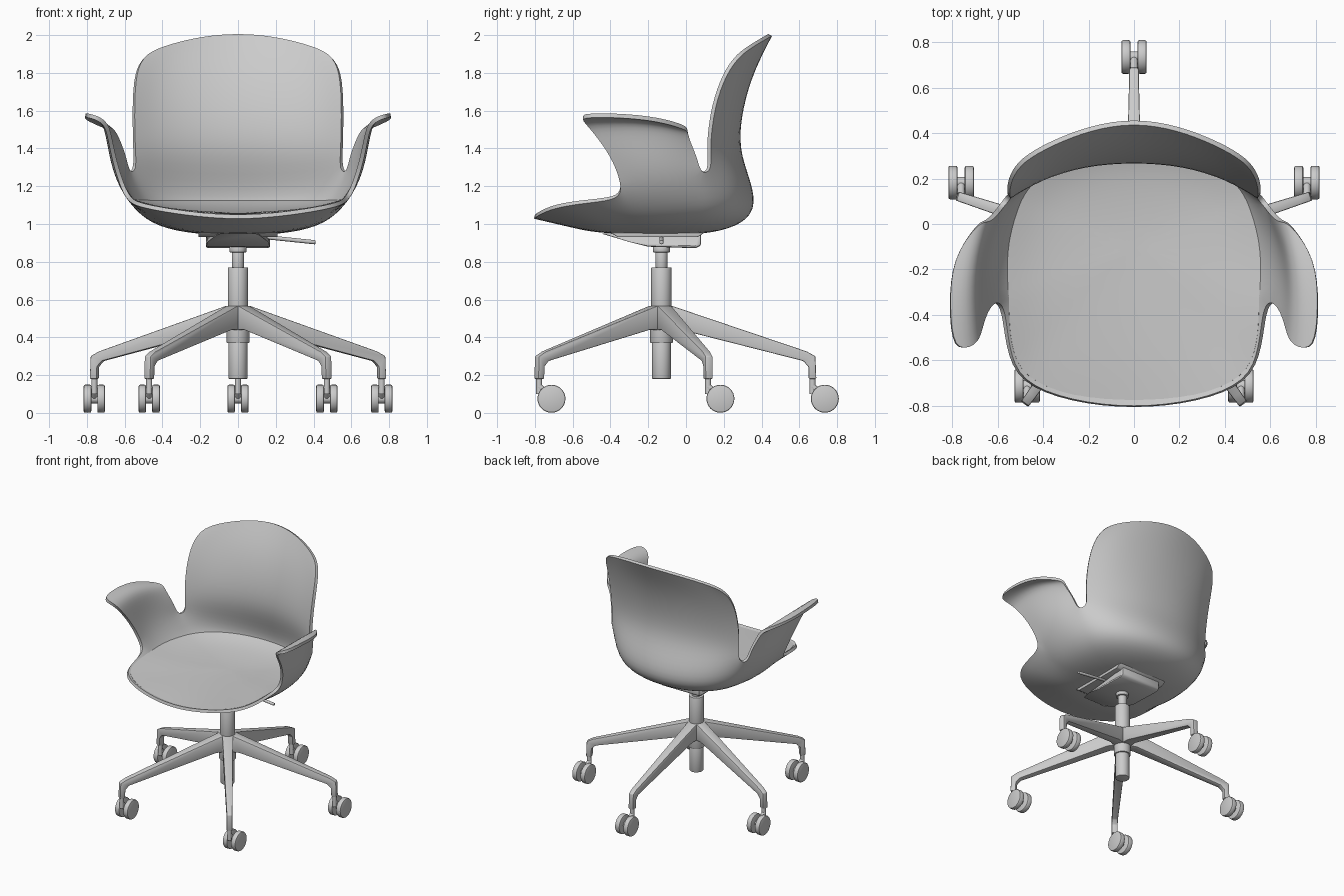
import bpy, bmesh, math
from mathutils import Vector, Matrix

if "Cube" in bpy.data.objects:
    bpy.data.objects.remove(bpy.data.objects["Cube"])

grey = bpy.data.materials.new("light_grey")
grey.use_nodes = True
grey.diffuse_color = (0.6, 0.6, 0.6, 1)
grey.node_tree.nodes["Principled BSDF"].inputs["Base Color"].default_value = (0.6, 0.6, 0.6, 1)

AXIS = Vector((0, -0.13, 0))


def finish(name, bm, mods=(), angle=35):
    """Turn a bmesh into an object, apply its modifiers and shade it."""
    mesh = bpy.data.meshes.new(name)
    bm.to_mesh(mesh)
    bm.free()
    mesh.materials.append(grey)
    ob = bpy.data.objects.new(name, mesh)
    bpy.context.collection.objects.link(ob)
    bpy.ops.object.select_all(action='DESELECT')
    ob.select_set(True)
    bpy.context.view_layer.objects.active = ob
    for kind, settings in mods:
        mod = ob.modifiers.new(kind.title(), kind)
        for key, value in settings.items():
            setattr(mod, key, value)
        bpy.ops.object.modifier_apply(modifier=mod.name)
    bpy.ops.object.shade_smooth_by_angle(angle=math.radians(angle))
    return ob


def cylinder(name, a, b, radius, bevel=0.0, sides=32):
    a, b = Vector(a), Vector(b)
    turn = (b - a).to_track_quat('Z', 'Y').to_matrix().to_4x4()
    bm = bmesh.new()
    bmesh.ops.create_cone(bm, cap_ends=True, segments=sides, radius1=radius, radius2=radius,
                          depth=(b - a).length, matrix=Matrix.Translation((a + b) / 2) @ turn)
    mods = [('BEVEL', dict(width=bevel, segments=2))] if bevel else []
    return finish(name, bm, mods)


def prism(name, profile, half_width, matrix, bevel):
    """Side profile in (length, height), widened by a function of length."""
    bm = bmesh.new()
    sides = [[bm.verts.new(matrix @ Vector((r, s * half_width(r), z))) for r, z in profile]
             for s in (-1, 1)]
    for side in sides:
        bm.faces.new(side)
    n = len(profile)
    for i in range(n):
        j = (i + 1) % n
        bm.faces.new((sides[0][i], sides[0][j], sides[1][j], sides[1][i]))
    bmesh.ops.recalc_face_normals(bm, faces=bm.faces)
    return finish(name, bm, [('BEVEL', dict(width=bevel, segments=2))])


def skin(bm, rows):
    """Quads between successive rows of points."""
    grid = [[bm.verts.new(p) for p in row] for row in rows]
    for low, high in zip(grid, grid[1:]):
        for i in range(len(low) - 1):
            bm.faces.new((low[i], low[i + 1], high[i + 1], high[i]))
    return grid


# Half shell: rim of the bowl from front centre, round the side, to back centre
rim = [(0, -0.815, 1.02), (0.28, -0.785, 1.045), (0.51, -0.70, 1.085), (0.565, -0.54, 1.11),
       (0.58, -0.38, 1.125), (0.615, -0.33, 1.17), (0.64, -0.2, 1.2), (0.63, -0.05, 1.22),
       (0.595, 0.08, 1.26), (0.55, 0.14, 1.28), (0.42, 0.25, 1.25), (0.22, 0.33, 1.23),
       (0, 0.355, 1.22)]
belly = [(0, -0.6, 0.975), (0.25, -0.58, 0.985), (0.4, -0.52, 1.01), (0.46, -0.42, 1.03),
         (0.49, -0.33, 1.04), (0.53, -0.28, 1.06), (0.55, -0.18, 1.07), (0.55, -0.04, 1.08),
         (0.53, 0.08, 1.09), (0.5, 0.17, 1.09), (0.39, 0.285, 1.08), (0.2, 0.36, 1.07),
         (0, 0.38, 1.07)]
# Backrest rows, side edge to centre
back = [[(0.555, 0.125, 1.4), (0.42, 0.2, 1.4), (0.22, 0.265, 1.4), (0, 0.28, 1.4)],
        [(0.56, 0.15, 1.62), (0.42, 0.235, 1.62), (0.22, 0.29, 1.62), (0, 0.305, 1.62)],
        [(0.55, 0.215, 1.8), (0.41, 0.3, 1.81), (0.21, 0.35, 1.82), (0, 0.37, 1.82)],
        [(0.5, 0.29, 1.895), (0.37, 0.365, 1.945), (0.19, 0.435, 1.985), (0, 0.465, 2.0)]]
# Armrest rows, front edge to rear edge, ending in the flared lip
arm = [[(0.665, -0.38, 1.33), (0.685, -0.24, 1.34), (0.665, -0.08, 1.34), (0.61, 0.06, 1.35)],
       [(0.69, -0.47, 1.46), (0.705, -0.3, 1.48), (0.69, -0.12, 1.47), (0.645, 0.02, 1.44)],
       [(0.71, -0.54, 1.54), (0.73, -0.33, 1.555), (0.715, -0.14, 1.54), (0.67, 0.01, 1.485)],
       [(0.80, -0.56, 1.565), (0.815, -0.36, 1.565), (0.8, -0.15, 1.545), (0.69, 0, 1.5)]]


def shrink(points, t, squash, floor=0.945):
    return [(x * t, -0.1 + (y + 0.1) * t, floor + (z - floor) * squash) for x, y, z in points]


bm = bmesh.new()
grid = skin(bm, [shrink(belly, 0.4, 0), shrink(belly, 0.78, 0.3), belly, rim])
hub = bm.verts.new((0, -0.1, 0.945))
for a, b in zip(grid[0], grid[0][1:]):
    bm.faces.new((hub, b, a))
skin(bm, [rim[5:9]] + arm)
skin(bm, [rim[9:]] + back)
bmesh.ops.remove_doubles(bm, verts=bm.verts, dist=0.0005)
bmesh.ops.recalc_face_normals(bm, faces=bm.faces)
bm.normal_update()
lowest = min(bm.faces, key=lambda f: f.calc_center_median().z)
if lowest.normal.z > 0:
    bmesh.ops.reverse_faces(bm, faces=bm.faces)
MIRROR = ('MIRROR', dict(use_clip=True, merge_threshold=0.001))
SMOOTH = ('SUBSURF', dict(levels=2))
finish("seat_shell", bm, [MIRROR, SMOOTH, ('SOLIDIFY', dict(thickness=0.022, offset=-1))], 45)

# Seat pad filling the bowl
edge = []
for low, high in zip(belly, rim):
    low, high = Vector(low), Vector(high)
    t = max(0, min(1, (1.115 - low.z) / (high.z - low.z)))
    p = low.lerp(high, t)
    edge.append((p.x * 0.965, -0.1 + (p.y + 0.1) * 0.965, p.z + 0.015))
bm = bmesh.new()
grid = skin(bm, [shrink(edge, 0.35, 0.1, 1.06), shrink(edge, 0.75, 0.4, 1.06), edge])
hub = bm.verts.new((0, -0.1, 1.06))
for a, b in zip(grid[0], grid[0][1:]):
    bm.faces.new((hub, b, a))
bmesh.ops.recalc_face_normals(bm, faces=bm.faces)
bm.normal_update()
if hub.normal.z < 0:
    bmesh.ops.reverse_faces(bm, faces=bm.faces)
finish("seat_pad", bm, [MIRROR, SMOOTH, ('SOLIDIFY', dict(thickness=0.015, offset=-1))], 45)

# Tilt mechanism under the seat, with its lever
along_y = Matrix.Rotation(math.pi / 2, 4, 'Z')
prism("tilt_mechanism", [(-0.45, 0.95), (-0.3, 0.905), (-0.2, 0.88), (0.05, 0.872), (0.08, 0.885),
                         (0.08, 0.95)],
      lambda r: 0.1 if r < -0.4 else 0.17, along_y, 0.012)
prism("mounting_plate", [(-0.4, 0.955), (-0.36, 0.93), (0.06, 0.93), (0.1, 0.955)],
      lambda r: 0.21, along_y, 0.005)
cylinder("tilt_lever", (0.15, -0.13, 0.93), (0.41, -0.13, 0.903), 0.011, 0.003, 12)

# Gas column, top to bottom
for name, low, high, radius in (("column_collar", 0.85, 0.88, 0.045), ("column_piston", 0.76, 0.86, 0.032),
                                ("column_sleeve", 0.5, 0.77, 0.054), ("base_hub", 0.37, 0.56, 0.06),
                                ("column_foot", 0.18, 0.4, 0.05)):
    cylinder(name, AXIS + Vector((0, 0, low)), AXIS + Vector((0, 0, high)), radius, 0.004)

# Five legs, each with a twin-wheel caster trailing backwards
leg = [(0, 0.57), (0.06, 0.565), (0.77, 0.325), (0.815, 0.3), (0.82, 0.18), (0.78, 0.18),
       (0.778, 0.245), (0.75, 0.275), (0.1, 0.44), (0, 0.44)]
for i in range(5):
    angle = math.radians(90 + 72 * i)
    place = Matrix.Translation(AXIS) @ Matrix.Rotation(angle, 4, 'Z')
    prism(f"leg_{i + 1}", leg, lambda r: 0.04 - 0.024 * r, place, 0.006)
    foot = place @ Vector((0.8, 0, 0))
    wheel = foot + Vector((0, 0.065, 0.075))
    cylinder(f"caster_stem_{i + 1}", foot + Vector((0, 0, 0.1)), foot + Vector((0, 0, 0.19)), 0.016, 0, 16)
    cylinder(f"caster_arm_{i + 1}", foot + Vector((0, 0, 0.14)), wheel, 0.017, 0, 16)
    cylinder(f"caster_axle_{i + 1}", wheel - Vector((0.03, 0, 0)), wheel + Vector((0.03, 0, 0)), 0.025, 0, 16)
    for side, s in (("left", 1), ("right", -1)):
        cylinder(f"caster_wheel_{side}_{i + 1}", wheel + Vector((0.016 * s, 0, 0)),
                 wheel + Vector((0.056 * s, 0, 0)), 0.074, 0.008)
